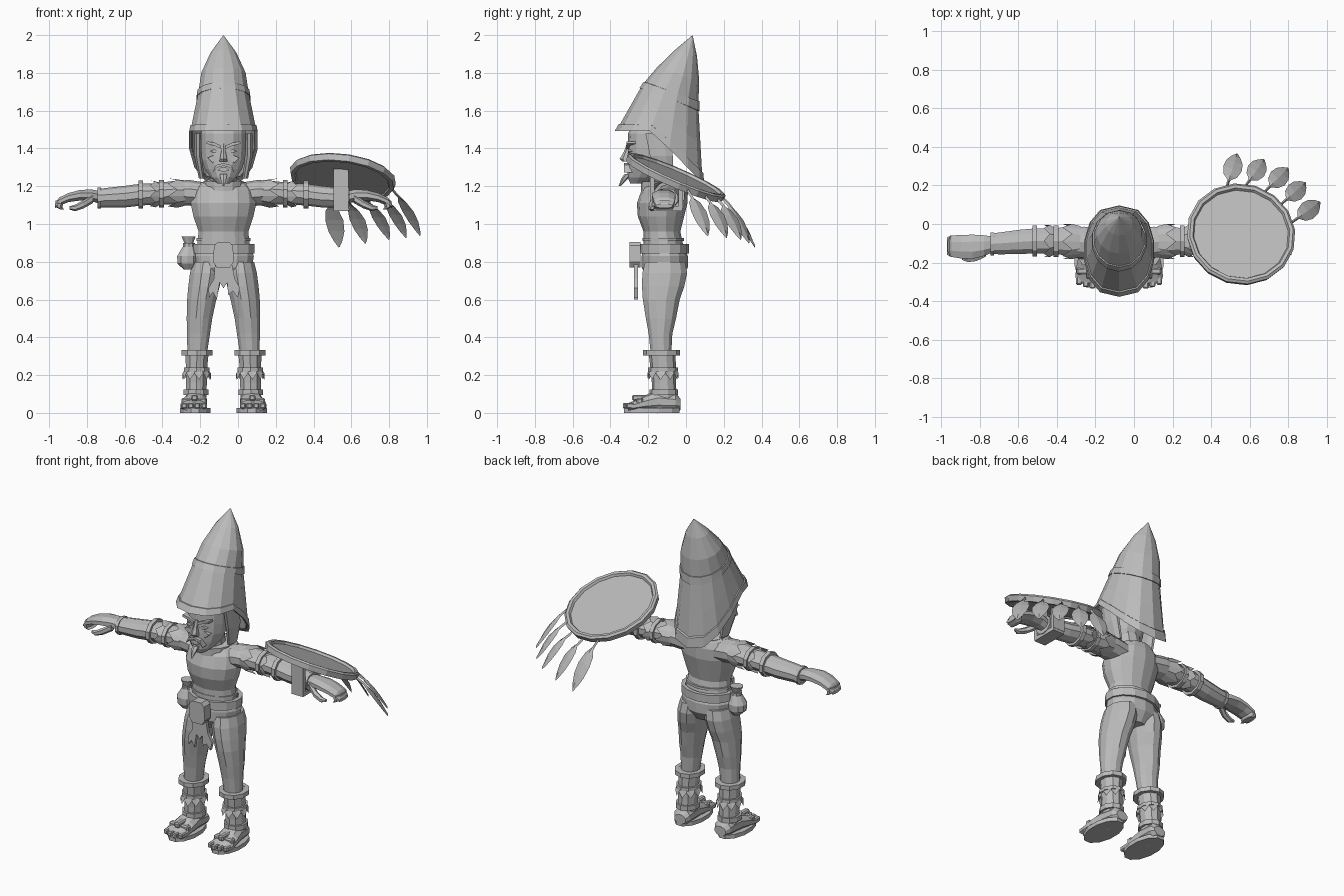
import bpy, math
from mathutils import Vector

CX = -0.077  # the figure stands left of the middle because of the shield
grey = bpy.data.materials.new("stone_grey")
grey.diffuse_color = (0.5, 0.5, 0.5, 1)


def mesh(name, verts, faces):
    me = bpy.data.meshes.new(name)
    me.from_pydata([tuple(v) for v in verts], [], faces)
    me.materials.append(grey)
    ob = bpy.data.objects.new(name, me)
    bpy.context.collection.objects.link(ob)
    bpy.ops.object.select_all(action='DESELECT')
    bpy.context.view_layer.objects.active = ob
    ob.select_set(True)
    bpy.ops.object.mode_set(mode='EDIT')
    bpy.ops.mesh.select_all(action='SELECT')
    bpy.ops.mesh.normals_make_consistent(inside=False)
    bpy.ops.object.mode_set(mode='OBJECT')
    return ob


def skin(name, rings, caps=True, loop=False):
    n, m = len(rings[0]), len(rings)
    verts = [p for r in rings for p in r]
    faces = [(i * n + k, i * n + (k + 1) % n, (i + 1) % m * n + (k + 1) % n, (i + 1) % m * n + k)
             for i in range(m if loop else m - 1) for k in range(n)]
    if caps and not loop:
        faces += [tuple(range(n)), tuple(range((m - 1) * n, m * n))]
    return mesh(name, verts, faces)


def place(axis, t, u, v):
    return {'x': (t, u, v), 'y': (u, t, v), 'z': (u, v, t)}[axis]


def oval(axis, t, cu, cv, ru, rv, n=10):
    angles = [math.tau * (k + 0.5) / n for k in range(n)]
    return [place(axis, t, cu + ru * math.cos(a), cv + rv * math.sin(a)) for a in angles]


def loft(name, axis, secs, n=10):
    return skin(name, [oval(axis, *s, n) for s in secs])


def band(name, axis, t0, t1, cu, cv, ru, rv, th=0.012, n=10):
    o, i = (ru + th, rv + th), (ru - th, rv - th)
    return skin(name, [oval(axis, t, cu, cv, *r, n) for t, r in ((t0, o), (t1, o), (t1, i), (t0, i))], loop=True)


def fringe(name, axis, t0, t1, t2, cu, cv, ru, rv, n=20):
    # collar whose free edge zigzags between t1 and t2
    top = oval(axis, t0, cu, cv, ru, rv, n)
    a, b = (oval(axis, t, cu, cv, ru + 0.012, rv + 0.012, n) for t in (t1, t2))
    return skin(name, [top, [(a, b)[k % 2][k] for k in range(n)]], caps=False)


def box(name, c, s, bevel=0.0):
    v = [(c[0] + s[0] * x, c[1] + s[1] * y, c[2] + s[2] * z) for x in (-1, 1) for y in (-1, 1) for z in (-1, 1)]
    ob = mesh(name, v, [(0, 1, 3, 2), (4, 5, 7, 6), (0, 1, 5, 4), (2, 3, 7, 6), (0, 2, 6, 4), (1, 3, 7, 5)])
    if bevel:
        ob.modifiers.new("bevel", 'BEVEL').width = bevel
    return ob


def plate(name, outline, y, depth):
    # front-facing outline of (x, z) points given a thickness in y
    return skin(name, [[(CX + x, yy, z) for x, z in outline] for yy in (y, y + depth)])


# Torso: height, half width, front and back depth
torso = [(.71, .09, -.20, -.03), (.77, .155, -.235, .01), (.83, .165, -.235, .01), (.89, .142, -.225, -.015),
         (.96, .135, -.225, -.03), (1.04, .163, -.255, -.01), (1.11, .178, -.26, .008), (1.18, .168, -.235, .01),
         (1.215, .13, -.21, .0), (1.24, .07, -.18, -.03)]
loft("torso", 'z', [(z, CX, (f + b) / 2, w, (b - f) / 2) for z, w, f, b in torso], 14)
band("belt", 'z', .845, .895, CX, -.113, .156, .118, .012, 14)
band("trouser_waistband", 'z', .91, .925, CX, -.12, .141, .103, .006, 14)
band("collar", 'z', 1.175, 1.225, CX, -.12, .098, .105, .014, 14)
loft("neck", 'z', [(1.15, CX, -.12, .08, .075), (1.32, CX, -.15, .07, .07)])

# Buckle, hanging cloth and pouch
plate("buckle", [(-.035, .77), (.035, .77), (.055, .80), (.05, .885), (.03, .905), (-.03, .905), (-.05, .885),
                 (-.055, .80)], -.30, .06)
plate("loincloth", [(-.045, .79), (.045, .79), (.06, .71), (.088, .66), (.075, .61), (.05, .645), (.025, .625),
                    (.02, .69), (0, .66), (-.02, .69), (-.035, .60), (-.055, .64), (-.075, .61), (-.08, .66),
                    (-.05, .71)], -.275, .02)
loft("pouch", 'z', [(.76, -.265, -.13, .025, .03), (.79, -.268, -.13, .055, .052), (.83, -.268, -.13, .057, .055),
                    (.875, -.262, -.13, .035, .035), (.895, -.26, -.13, .022, .022), (.935, -.262, -.13, .04, .036)])
band("pouch_tie", 'z', .882, .9, -.26, -.13, .026, .026, .008)

for s, side in ((-1, "left"), (1, "right")):
    X = lambda d: CX + s * d
    # Leg: height, centre offset, half width, front and back depth
    leg = [(.80, .085, .08, -.22, 0), (.74, .092, .088, -.235, .01), (.67, .103, .086, -.237, -.005),
           (.60, .115, .08, -.232, -.03), (.50, .127, .07, -.215, -.05), (.42, .132, .063, -.20, -.07),
           (.33, .138, .055, -.19, -.075)]
    loft(side + "_leg", 'z', [(z, X(d), (f + b) / 2, w, (b - f) / 2) for z, d, w, f, b in leg], 12)
    loft(side + "_shin", 'z', [(.33, X(.14), -.127, .066, .072), (.25, X(.142), -.122, .06, .068),
                               (.16, X(.143), -.117, .058, .064), (.07, X(.145), -.115, .056, .066)])
    band(side + "_leg_cuff", 'z', .305, .332, X(.14), -.13, .074, .084, .013)
    band(side + "_leg_garter", 'z', .22, .24, X(.142), -.122, .062, .07, .009)
    fringe(side + "_leg_fringe", 'z', .225, .21, .175, X(.142), -.122, .064, .072)
    # Foot in a strapped sandal
    loft(side + "_foot", 'y', [(-.03, X(.14), .045, .04, .03), (-.055, X(.142), .055, .056, .052),
                               (-.15, X(.148), .06, .062, .062), (-.21, X(.153), .05, .07, .046),
                               (-.27, X(.157), .036, .074, .03), (-.305, X(.157), .03, .064, .022)])
    loft(side + "_sandal_sole", 'z', [(z, X(.15), -.182, .083, .152) for z in (0, .025)], 12)
    for k in range(4):
        y = -.307 - .012 * (1.5 - abs(k - 1.2))
        box(side + "_toe_%d" % k, (X(.103 + .035 * k), y + .018, .037), (.015, .03, .015), .006)
    box(side + "_toe_strap", (X(.155), -.245, .06), (.066, .018, .02), .008)
    box(side + "_instep_strap", (X(.153), -.225, .08), (.017, .06, .016), .007)
    band(side + "_ankle_strap", 'z', .095, .125, X(.145), -.118, .06, .067, .009)

    # Arm: distance from the middle, depth, height, half sizes
    arm = [(.10, -.1, 1.155, .085, .065), (.18, -.095, 1.165, .085, .068), (.26, -.09, 1.165, .078, .063),
           (.36, -.088, 1.16, .068, .056), (.44, -.088, 1.155, .068, .058), (.52, -.093, 1.145, .066, .057),
           (.61, -.1, 1.14, .06, .052), (.665, -.103, 1.137, .056, .048)]
    loft(side + "_arm", 'x', [(X(d), *r) for d, *r in arm])
    fringe(side + "_sleeve_fringe", 'x', X(.2), X(.245), X(.295), -.091, 1.164, .082, .066, 14)
    band(side + "_elbow_band", 'x', X(.315), X(.34), -.089, 1.16, .074, .06, .012)
    band(side + "_forearm_band", 'x', X(.425), X(.45), -.088, 1.155, .072, .062, .012)
    fringe(side + "_band_fringe", 'x', X(.34), X(.36), X(.39), -.088, 1.16, .074, .06, 14)
    band(side + "_wrist_edge", 'x', X(.648), X(.667), -.103, 1.137, .057, .049, .006)
    loft(side + "_hand", 'x', [(X(d), *r) for d, *r in (
        (.65, -.105, 1.14, .042, .036), (.70, -.112, 1.152, .058, .034), (.76, -.118, 1.152, .068, .03),
        (.82, -.118, 1.14, .066, .026), (.87, -.115, 1.118, .06, .024), (.893, -.115, 1.095, .048, .012))], 8)
    loft(side + "_fingertips", 'z', [(1.125, X(.865), -.115, .025, .06), (1.09, X(.872), -.115, .02, .055),
                                     (1.078, X(.855), -.115, .012, .05)], 8)
    loft(side + "_thumb", 'x', [(X(.69), -.15, 1.135, .022, .024), (X(.74), -.175, 1.105, .02, .022),
                                (X(.785), -.182, 1.085, .018, .017), (X(.815), -.178, 1.085, .009, .009)], 6)

    # Face details that come in pairs, and side hair
    plate(side + "_brow", [(s * x, z) for x, z in ((.012, 1.398), (.05, 1.415), (.09, 1.425), (.088, 1.438),
                                                   (.045, 1.43), (.012, 1.415))], -.316, .06)
    plate(side + "_eye", [(s * x, z) for x, z in ((.022, 1.383), (.045, 1.375), (.07, 1.385), (.048, 1.396))],
          -.308, .04)
    plate(side + "_cheek", [(s * x, z) for x, z in ((.03, 1.34), (.06, 1.325), (.085, 1.35), (.05, 1.365))],
          -.302, .04)
    plate(side + "_moustache", [(s * x, z) for x, z in ((0, 1.322), (.04, 1.312), (.058, 1.272), (.035, 1.298),
                                                        (0, 1.308))], -.328, .06)
    loft(side + "_hair", 'z', [(1.48, X(.135), -.15, .02, .07), (1.36, X(.135), -.13, .022, .065),
                               (1.24, X(.115), -.11, .016, .045)], 8)

# Head, nose, mouth and goatee
loft("head", 'z', [(1.215, CX, -.255, .035, .04), (1.245, CX, -.23, .07, .078), (1.29, CX, -.205, .1, .105),
                   (1.34, CX, -.195, .117, .115), (1.40, CX, -.19, .122, .118), (1.48, CX, -.185, .122, .122),
                   (1.56, CX, -.15, .1, .11)], 14)
loft("nose", 'z', [(1.425, CX, -.30, .012, .014), (1.385, CX, -.308, .013, .02), (1.345, CX, -.318, .022, .033),
                   (1.33, CX, -.312, .024, .026)], 6)
plate("lips", [(-.032, 1.285), (0, 1.275), (.032, 1.285), (.012, 1.3), (-.012, 1.3)], -.322, .05)
loft("goatee", 'z', [(1.265, CX, -.305, .022, .02), (1.24, CX, -.325, .018, .018), (1.2, CX, -.352, .004, .005)], 6)


# Tall pointed hat: t runs from the lower edge (0) past the band (1) to the tip (2)
def hat_ring(t, grow=1.0, n=14):
    out = []
    for k in range(n):
        a = math.tau * (k + 0.5) / n
        c, sn = math.cos(a), math.sin(a)
        y = -.14 + .228 * sn * grow
        z = 1.495 if y < -.17 else 1.485 - (y + .17) * 1.03
        low = Vector((CX + .178 * grow * math.copysign(abs(c) ** .75, c), y, z))
        mid = Vector((CX + .137 * grow * c, -.083 + .148 * grow * sn, 1.682 - .055 * sn))
        tip = Vector((CX, .035, 2.0))
        if t <= 1:
            out.append(low.lerp(mid, t))
        else:
            bulge = .035 * math.sin(math.pi * (t - 1))
            out.append(mid.lerp(tip, t - 1) + Vector((bulge * c, bulge * sn * .5, 0)))
    return out


skin("hat", [hat_ring(.6, .8), hat_ring(0, .94)] + [hat_ring(t) for t in (0, .5, 1, 1.35, 1.7, 1.99)])
for name, t0, t1, g in (("hat_brim", -.01, .14, 1.035), ("hat_band", .93, 1.06, 1.04)):
    skin(name, [hat_ring(t0, g), hat_ring(t1, g), hat_ring(t1, .96), hat_ring(t0, .96)], loop=True)

# Round tilted shield carried over the right forearm
centre = Vector((.554, -.055, 1.245))
tilt = Vector((.13, .43, 1)).to_track_quat('Z', 'Y')
profile = [(.002, -.012), (.25, -.012), (.255, -.02), (.277, -.02), (.284, .012), (.272, .022), (.255, .02),
           (.248, .006), (.002, .006)]
skin("shield", [[centre + tilt @ Vector((r * math.cos(math.tau * k / 16), r * math.sin(math.tau * k / 16), h))
                 for k in range(16)] for r, h in profile])
box("shield_grip_front", (.545, -.178, 1.185), (.04, .012, .105))
box("shield_grip_back", (.545, -.028, 1.155), (.04, .012, .07))
box("shield_grip_bottom", (.545, -.103, 1.082), (.04, .085, .012))

# Feathers hanging from the back rim: base x, y and tip x, y, z
feathers = [(.48, .19, .535, .365, .885), (.58, .20, .675, .335, .905), (.68, .17, .80, .29, .925),
            (.765, .105, .89, .215, .935), (.82, .01, .965, .115, .945)]
for i, (bx, by, tx, ty, tz) in enumerate(feathers):
    base = Vector((bx, by, 1.245 - .43 * (by + .055) - .13 * (bx - .554)))
    tip = Vector((tx, ty, tz))
    across = Vector((ty - by, bx - tx, 0)).normalized()
    rings = []
    for t, w in ((0, .006), (.22, .008), (.34, .036), (.55, .05), (.75, .044), (.9, .024), (1, .002)):
        p = base.lerp(tip, t) + Vector((0, 0, .1 * t * (1 - t)))
        up = Vector((0, 0, .005))
        rings.append([p - across * w - up * 2, p + up, p + across * w - up * 2, p - up])
    skin("feather_%d" % i, rings)
